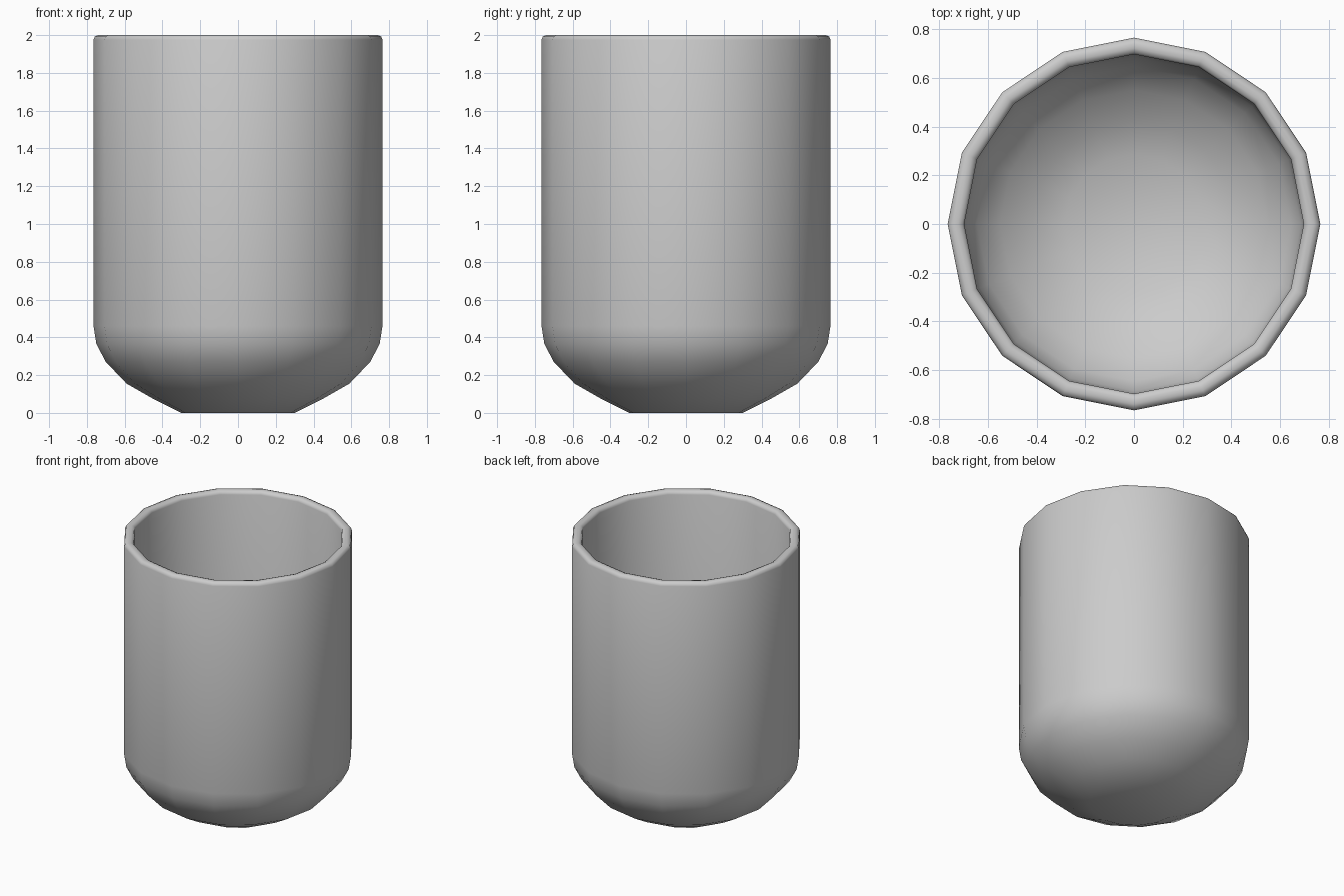
import bpy
import bmesh
from math import cos, sin, tau

cube = bpy.data.objects.get("Cube")
if cube:
    bpy.data.objects.remove(cube, do_unlink=True)

SIDES = 16

# Plain grey ceramic
grey = bpy.data.materials.new("light_grey")
grey.use_nodes = True
colour = (0.6, 0.6, 0.6, 1)
grey.diffuse_color = colour
grey.node_tree.nodes["Principled BSDF"].inputs["Base Color"].default_value = colour

# Radius and height, from the underside up over the rim and down to the inner floor
profile = [
    (0.30, 0.0), (0.45, 0.075), (0.59, 0.155), (0.70, 0.27), (0.75, 0.365), (0.765, 0.46),
    (0.765, 1.975), (0.758, 1.993), (0.74, 2.0),
    (0.722, 2.0), (0.704, 1.993), (0.697, 1.975),
    (0.697, 0.47), (0.685, 0.39), (0.645, 0.315), (0.55, 0.215), (0.42, 0.14), (0.285, 0.07),
]


def lathe(name, points, material):
    """Revolve an open profile and cap both ends."""
    bm = bmesh.new()
    rings = [[bm.verts.new((r * cos(tau * i / SIDES), r * sin(tau * i / SIDES), z))
              for i in range(SIDES)] for r, z in points]
    for low, high in zip(rings, rings[1:]):
        for i in range(SIDES):
            j = (i + 1) % SIDES
            bm.faces.new((low[i], low[j], high[j], high[i]))
    bm.faces.new(reversed(rings[0]))
    bm.faces.new(rings[-1])
    for face in bm.faces:
        face.smooth = True
    mesh = bpy.data.meshes.new(name)
    bm.to_mesh(mesh)
    bm.free()
    mesh.materials.append(material)
    obj = bpy.data.objects.new(name, mesh)
    bpy.context.collection.objects.link(obj)
    return obj


# Hollow cup with rounded base and lip
lathe("cup", profile, grey)
